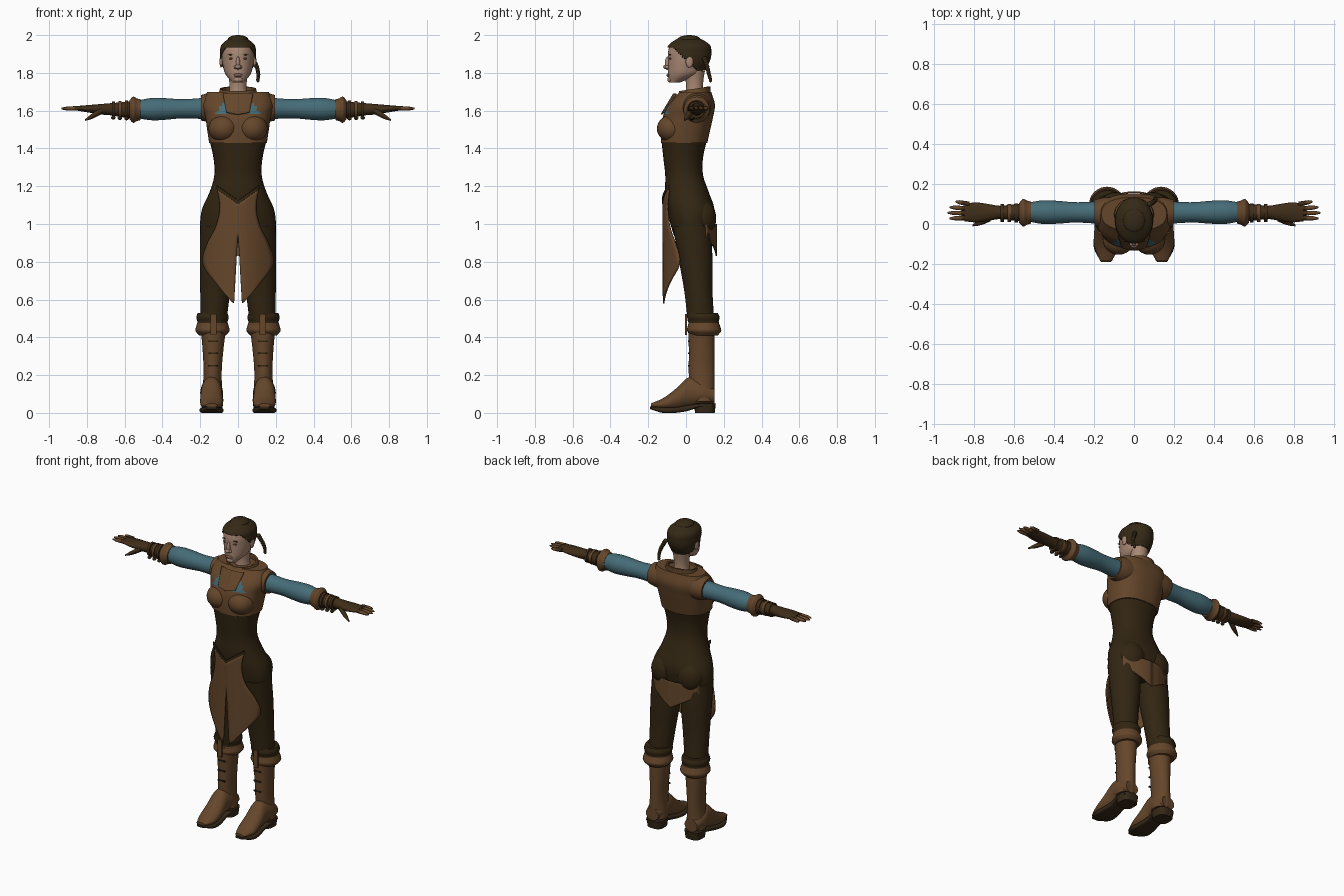
import bpy, bmesh, math
from mathutils import Matrix, Vector

if "Cube" in bpy.data.objects:
    bpy.data.objects.remove(bpy.data.objects["Cube"])


def material(name, red, green, blue):
    mat = bpy.data.materials.new(name)
    mat.use_nodes = True
    colour = (red, green, blue, 1)
    mat.diffuse_color = colour
    mat.node_tree.nodes["Principled BSDF"].inputs["Base Color"].default_value = colour
    return mat


leather = material("brown leather", .13, .062, .024)
cloth = material("dark cloth", .032, .019, .006)
hair_colour = material("dark hair", .035, .022, .008)
teal = material("teal shirt", .06, .15, .185)
skin = material("skin", .4, .25, .175)
lip = material("lips", .2, .1, .075)
glove_leather = material("glove leather", .05, .026, .009)
sole_leather = material("boot sole", .035, .021, .009)


def finish(name, bm, mats, rule=None, mirror=False, thick=0):
    bmesh.ops.recalc_face_normals(bm, faces=bm.faces)
    if rule:
        for face in bm.faces:
            face.material_index = int(rule(face.calc_center_median()))
    mesh = bpy.data.meshes.new(name)
    bm.to_mesh(mesh)
    bm.free()
    for mat in mats:
        mesh.materials.append(mat)
    mesh.shade_smooth()
    mesh.set_sharp_from_angle(angle=math.radians(40))
    part = bpy.data.objects.new(name, mesh)
    bpy.context.collection.objects.link(part)
    if thick:
        solid = part.modifiers.new("Thickness", "SOLIDIFY")
        solid.thickness = thick
        solid.offset = 0
    if mirror:
        part.modifiers.new("Mirror", "MIRROR")


def along(values, t):
    """Smooth value at t through an evenly spaced list; a plain number is constant."""
    if not isinstance(values, list):
        return values
    last = len(values) - 1
    i = min(int(t * last), last - 1)
    f = t * last - i
    b, c = values[i], values[i + 1]
    a = values[i - 1] if i > 0 else 2 * b - c
    d = values[i + 2] if i + 2 <= last else 2 * c - b
    start, end = (c - a) / 2, (d - b) / 2
    return b + f * (start + f * (3 * (c - b) - 2 * start - end + f * (2 * (b - c) + start + end)))


def bridge(bm, loops, closed):
    for low, high in zip(loops, loops[1:]):
        for k in range(len(low) if closed else len(low) - 1):
            n = (k + 1) % len(low)
            bm.faces.new((low[k], low[n], high[n], high[k]))


PLACE = {"x": lambda t, u, v: (t, u, v), "y": lambda t, u, v: (u, t, v), "z": lambda t, u, v: (u, v, t)}


def loft(name, mats, axis, first, last, middle, widths, lows, highs, power=2, seg=32, steps=18,
         grow=0, tilt=0, caps=True, keep=None, **options):
    """Skin superellipse sections spaced evenly from first to last along an axis."""
    bm = bmesh.new()
    loops = []
    for step in range(steps + 1):
        t = step / steps
        u, width, low, high = (along(values, t) for values in (middle, widths, lows, highs))
        loop = []
        for k in range(seg):
            angle = math.tau * k / seg
            c, s = math.cos(angle), math.sin(angle)
            across = (width + grow) * math.copysign(abs(c) ** (2 / power), c)
            deep = ((high - low) / 2 + grow) * math.copysign(abs(s) ** (2 / power), s)
            spot = first + (last - first) * t + tilt * deep
            loop.append(bm.verts.new(PLACE[axis](spot, u + across, (low + high) / 2 + deep)))
        loops.append(loop)
    bridge(bm, loops, True)
    if caps:
        bm.faces.new(loops[0])
        bm.faces.new(loops[-1])
    if keep:
        cut = [face for face in bm.faces if not keep(face.calc_center_median())]
        bmesh.ops.delete(bm, geom=cut, context="FACES")
    finish(name, bm, mats, **options)


def limb(name, mats, start, end, radii, **options):
    """Round section tube between two points, along the axis it covers most."""
    spans = [abs(e - s) for s, e in zip(start, end)]
    axis = spans.index(max(spans))
    (s_u, e_u), (s_v, e_v) = [(start[k], end[k]) for k in range(3) if k != axis]
    centres = [s_v + (e_v - s_v) * i / (len(radii) - 1) for i in range(len(radii))]
    loft(name, mats, "xyz"[axis], start[axis], end[axis], [s_u, e_u], radii,
         [c - r for c, r in zip(centres, radii)], [c + r for c, r in zip(centres, radii)], **options)


def ball(name, mat, centre, radii, **options):
    bm = bmesh.new()
    shape = Matrix.Translation(centre) @ Matrix.Diagonal((*radii, 1))
    bmesh.ops.create_uvsphere(bm, u_segments=24, v_segments=14, radius=1, matrix=shape)
    finish(name, bm, [mat], **options)


def box(name, mat, centre, size):
    bm = bmesh.new()
    bmesh.ops.create_cube(bm, size=1, matrix=Matrix.Translation(centre) @ Matrix.Diagonal((*size, 1)))
    finish(name, bm, [mat], mirror=True)


def wrap(x, z):
    return 2.5 * x * x - .12


def sheet(name, mat, top, bottom, widths, depth=wrap, slit=0):
    """Mirrored cloth; top and bottom are heights at its inner and outer edges."""
    bm = bmesh.new()
    rows, columns = 24, 8
    lines = []
    for row in range(rows + 1):
        t = row / rows
        inner_z, outer_z = Vector(top).lerp(Vector(bottom), t)
        inner = Vector((slit * max(0, t - .3), inner_z))
        outer = Vector((along(widths, t), outer_z))
        points = [inner.lerp(outer, k / columns) for k in range(columns + 1)]
        lines.append([bm.verts.new((p.x, depth(p.x, p.y), p.y)) for p in points])
    bridge(bm, lines, False)
    finish(name, bm, [mat], mirror=True, thick=.008)


def shirt_opening(c):
    return c.y < -.02 and 1.58 < c.z < 1.67 and abs(c.x) < .055 + (1.67 - c.z) * .75


# Torso: dark corset and hips, leather vest with the shirt showing at the chest
loft("corset_and_hips", [cloth], "z", .9, 1.44, 0, [.18, .2, .19, .15, .125, .13, .15],
     [-.05, -.08, -.1, -.11, -.11, -.12, -.13], [.12, .14, .15, .12, .09, .09, .11], power=2.2, steps=24)
loft("vest", [leather, teal], "z", 1.43, 1.7, 0, [.15, .16, .17, .185, .16],
     [-.13, -.13, -.12, -.09, -.03], [.11, .125, .14, .15, .13],
     power=2.4, grow=.003, seg=64, steps=32, rule=shirt_opening)
ball("bust", leather, (.077, -.077, 1.505), (.08, .077, .072), mirror=True)
ball("buttock", cloth, (.09, .08, 1.03), (.09, .08, .1), mirror=True)
limb("armhole", [leather], (.11, .055, 1.62), (.197, .055, 1.615), [.08, .077, .067], mirror=True)
sheet("chest_flap", leather, (1.69, 1.69), (1.58, 1.59), [.08, .06],
      lambda x, z: 2 * x * x - .118 + (z - 1.6) * .6)
loft("collar", [leather], "z", 1.675, 1.715, 0, [.1, .09], [-.05, -.03], .125,
     caps=False, thick=.012, tilt=.18)

# Split front skirt, corset point and short back tail
sheet("front_skirt", leather, (1.11, 1.19), (.58, .585), [.11, .095, .115, .165, .185, .115, .03], slit=.03)
sheet("corset_point", cloth, (1.125, 1.205), (1.105, 1.185), .112, lambda x, z: wrap(x, z) - .004)
sheet("back_tail", leather, (1, 1), (.83, .93), .17, lambda x, z: .16 - 2 * x * x)

# Trousers and boots
loft("trouser_leg", [cloth], "z", .48, .99, [.13, .1], [.068, .08, .092, .1],
     [.01, -.01, -.04, -.07], [.15, .14, .14, .13], mirror=True)
loft("boot_shaft", [leather], "z", .06, .47, [.137, .13], [.06, .048, .055, .07],
     [.03, .015, .015, .01], .152, mirror=True)
limb("boot_cuff", [leather, cloth], (.135, .098, .41), (.135, .09, .53), [.07, .09, .086, .08, .086, .078],
     mirror=True, rule=lambda c: c.z > .474)
loft("boot_foot", [leather], "y", -.185, .15, .14, [.03, .057, .06, .055, .06, .045],
     [.03, .015, .015, .03, .04, .05], [.05, .08, .13, .19, .17, .13], mirror=True)
loft("boot_sole", [sole_leather], "y", -.19, .14, .14, [.025, .06, .06, .05, .055, .05],
     [.02, 0, 0, .01, .03, .03], [.035, .03, .03, .04, .05, .05], power=4, mirror=True)
limb("boot_heel", [sole_leather], (.137, .1, 0), (.137, .1, .05), [.052, .058], power=3, mirror=True)
box("cuff_strap", leather, (.13, 0, .468), (.03, .012, .11))
for i in range(3):
    box(f"boot_lace_{i + 1}", cloth, (.13, .014, .25 + .065 * i), (.05, .009, .008))

# Arms: sleeve, flared cuff, bracer straps and gloves
limb("sleeve", [teal], (.15, .057, 1.612), (.535, .06, 1.607), [.06, .053, .051, .057, .059, .046], mirror=True)
limb("sleeve_cuff", [leather], (.515, .057, 1.605), (.575, .056, 1.605), [.055, .06, .069, .05], mirror=True)
loft("glove", [glove_leather], "x", .55, .85, .058, [.045, .04, .033, .042, .05, .044],
     [1.56, 1.565, 1.575, 1.58, 1.59, 1.6], [1.65, 1.645, 1.64, 1.635, 1.63, 1.625], mirror=True)
for i, mat in enumerate((glove_leather, leather, glove_leather)):
    x, radius = .59 + .035 * i, .048 - .002 * i
    limb(f"bracer_strap_{i + 1}", [mat], (x - .008, .055, 1.605), (x + .008, .055, 1.605),
         [radius, radius], steps=2, mirror=True)
    ball(f"bracer_buckle_{i + 1}", cloth, (x, .03, 1.607 - radius), (.012, .014, .01), mirror=True)
for i, name in enumerate(("little", "ring", "middle", "index")):
    limb(f"{name}_finger", [glove_leather, leather], (.825, .1 - .023 * i, 1.613),
         (.935 - .01 * (i - 2) ** 2, .112 - .028 * i, 1.611), [.012, .012, .011, .01, .004],
         seg=12, mirror=True, rule=lambda c: c.x > .865)
limb("thumb", [glove_leather], (.72, .03, 1.6), (.81, -.008, 1.55), [.017, .017, .013, .004],
     seg=14, mirror=True)

# Head and neck
skull = dict(
    axis="z", first=1.75, last=1.99, middle=0, widths=[.03, .065, .078, .085, .086, .077, .025],
    lows=[-.09, -.095, -.095, -.095, -.095, -.08, -.02], highs=[-.03, .07, .1, .12, .125, .115, .05])


def above_hairline(c):
    return c.z > 1.932 - max(0, min(.118, (c.y + .065) * .95))


limb("neck", [skin], (0, .045, 1.66), (0, .045, 1.81), [.055, .046, .047, .055])
loft("head", [skin], steps=30, **skull)
loft("hair", [hair_colour], grow=.007, seg=64, steps=60, keep=above_hairline, thick=.004, **skull)
ball("hair_crown", hair_colour, (0, .017, 1.978), (.055, .06, .022))
ball("ear", skin, (.089, .018, 1.86), (.009, .02, .032), mirror=True)
ball("nose_bridge", skin, (0, -.098, 1.85), (.011, .014, .036))
ball("nose_tip", skin, (0, -.108, 1.832), (.015, .013, .011))
ball("nostril", skin, (.013, -.1, 1.83), (.009, .011, .009), mirror=True)
ball("eye", lip, (.035, -.083, 1.876), (.014, .007, .005), mirror=True)
ball("eyebrow", hair_colour, (.036, -.084, 1.896), (.02, .007, .003), mirror=True)
ball("lips", lip, (0, -.094, 1.788), (.024, .009, .009))
ball("chin", skin, (0, -.082, 1.765), (.025, .016, .017))

# Side braid hanging behind the left ear
for i in range(9):
    t = i / 8
    size = .014 - .005 * t
    ball(f"braid_link_{i + 1}", hair_colour,
         (.078 + .03 * math.sin(2 * t), .1 + .03 * t, 1.875 - .112 * t), (size, size, .013))
